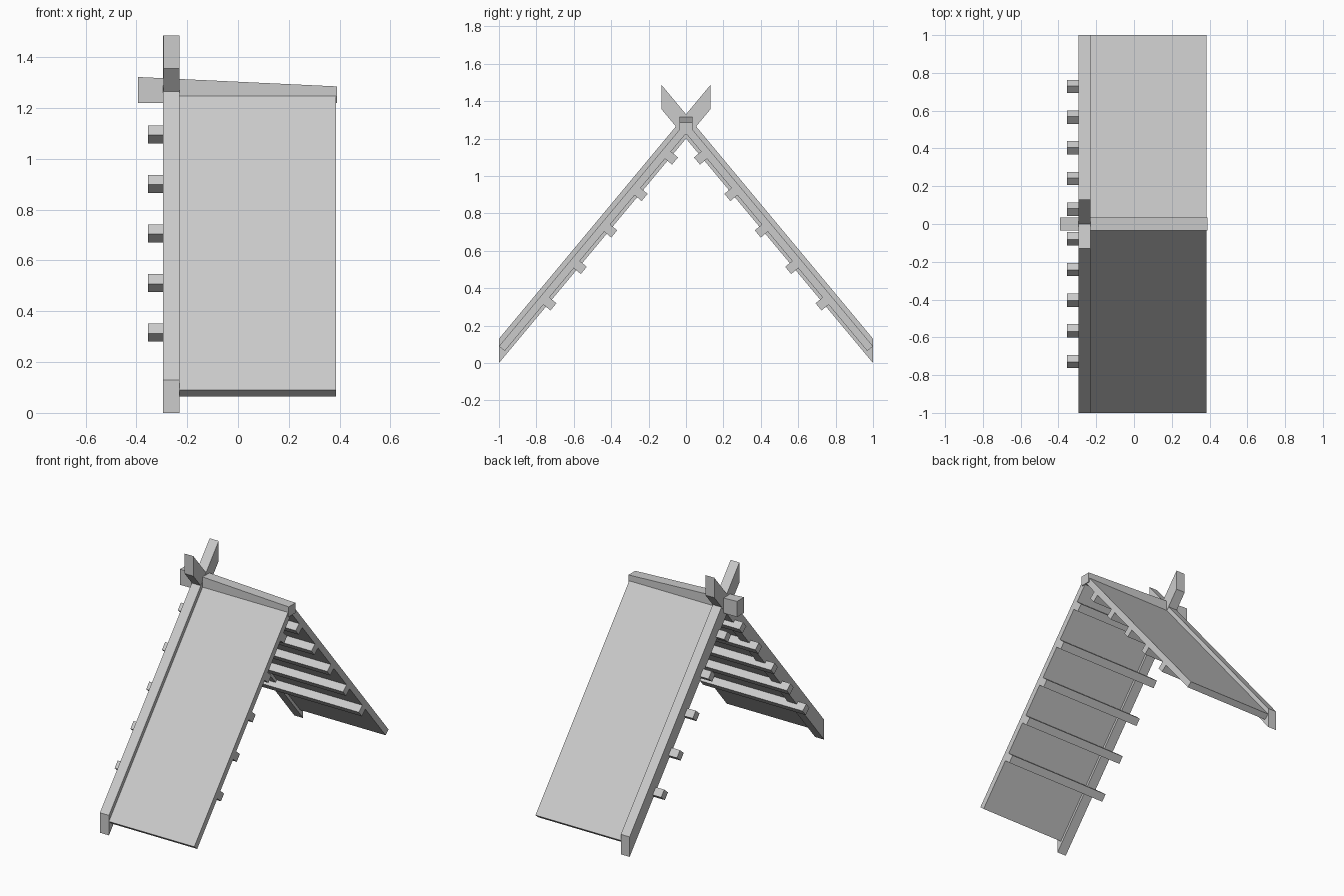
import bpy
import bmesh
from mathutils import Vector

cube = bpy.data.objects.get("Cube")
if cube:
    bpy.data.objects.remove(cube, do_unlink=True)

# Single plain grey for the whole model
grey = bpy.data.materials.new("plain_grey")
grey.use_nodes = True
COLOUR = (0.6, 0.6, 0.6, 1)
grey.diffuse_color = COLOUR
grey.node_tree.nodes["Principled BSDF"].inputs["Base Color"].default_value = COLOUR

SLOPE = 1.2
UP = Vector((1, SLOPE)).normalized()    # up the slope, for the front half (y, z)
OUT = Vector((-UP.y, UP.x))             # outward from the slope


def prism(name, profile, x0, x1, side=1, drop=0):
    """Extrude a (y, z) profile along x; drop lowers the top points at x1."""
    bm = bmesh.new()
    top = max(z for _, z in profile)
    near = [bm.verts.new((x0, y * side, z)) for y, z in profile]
    far = [bm.verts.new((x1, y * side, z - (drop if z == top else 0)))
           for y, z in profile]
    bm.faces.new(near)
    bm.faces.new(far)
    n = len(profile)
    for i in range(n):
        j = (i + 1) % n
        bm.faces.new((near[i], near[j], far[j], far[i]))
    bmesh.ops.recalc_face_normals(bm, faces=bm.faces)
    mesh = bpy.data.meshes.new(name)
    bm.to_mesh(mesh)
    bm.free()
    mesh.materials.append(grey)
    obj = bpy.data.objects.new(name, mesh)
    bpy.context.collection.objects.link(obj)
    return obj


def line(y, height):
    """Point on the front slope line whose height at the centre is given."""
    return Vector((y, height + SLOPE * y))


for label, side in (("front", 1), ("back", -1)):
    # Crossing gable board, cut upright at both ends
    inset = 0 if side == 1 else 0.001
    board = [line(-1, 1.2), line(0.13, 1.2), line(0.13, 1.33), line(-1, 1.33)]
    prism(f"{label}_gable_board", board, -0.295 + inset, -0.23 - inset, side)

    # Roof panel, cut square to the slope
    low, high = line(-1, 1.29), line(-0.035, 1.29)
    panel = [low, high, high - OUT * 0.04, low - OUT * 0.04]
    prism(f"{label}_roof_panel", panel, -0.23, 0.385, side)

    # Battens under the panel, sticking out past the gable board
    for i in range(5):
        c = line(-0.728 + i * 0.1625, 1.19)
        u, v = UP * 0.025, OUT * 0.025
        prism(f"{label}_batten_{i + 1}", [c - u - v, c + u - v, c + u + v, c - u + v],
              -0.355, 0.385, side)

# Ridge beam, its top sloping down away from the gable
prism("ridge_beam", [(-0.035, 1.22), (0.035, 1.22), (0.035, 1.322), (-0.035, 1.322)],
      -0.393, 0.39, drop=0.037)
